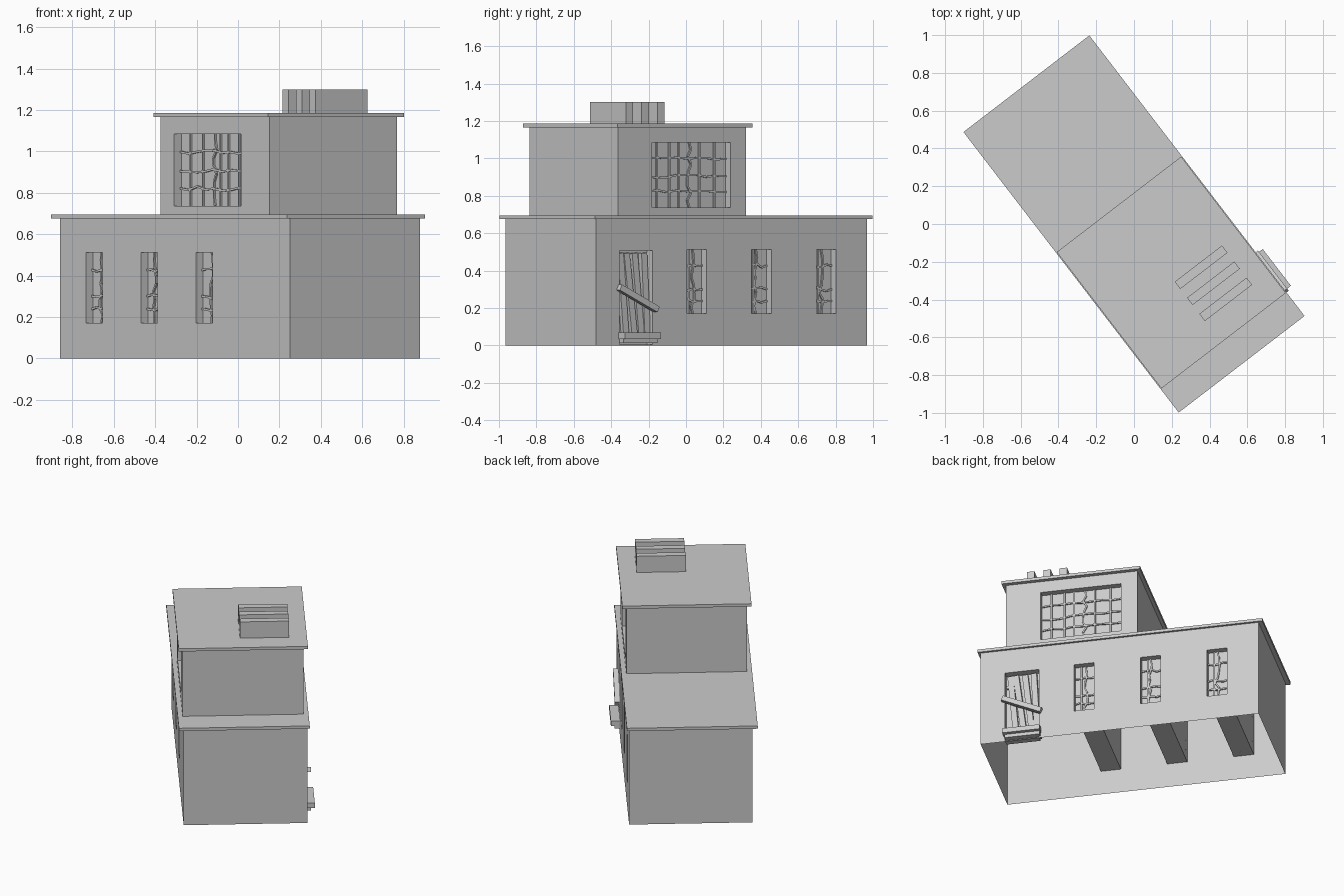
import bpy, bmesh, math, random
from mathutils import Matrix, Vector

random.seed(4)
TURN = math.radians(37.5)      # the whole building stands turned on its plot
RECESS = 0.05

if bpy.data.objects.get("Cube"):
    bpy.data.objects.remove(bpy.data.objects["Cube"])

grey = bpy.data.materials.new("plain grey")
grey.use_nodes = True
colour = (0.6, 0.6, 0.6, 1)
grey.diffuse_color = colour
grey.node_tree.nodes["Principled BSDF"].inputs["Base Color"].default_value = colour


def finish(name, bm):
    bmesh.ops.recalc_face_normals(bm, faces=bm.faces)
    mesh = bpy.data.meshes.new(name)
    bm.to_mesh(mesh)
    bm.free()
    mesh.materials.append(grey)
    ob = bpy.data.objects.new(name, mesh)
    ob.rotation_euler.z = TURN
    bpy.context.collection.objects.link(ob)
    return ob


def add_box(bm, x, y, z, tilt=0):
    """Box from three (low, high) ranges, tilted about the x axis."""
    spans = (x, y, z)
    mid = Vector([(a + b) / 2 for a, b in spans])
    size = Matrix.Diagonal([b - a for a, b in spans] + [1])
    place = Matrix.Translation(mid) @ Matrix.Rotation(tilt, 4, "X") @ size
    bmesh.ops.create_cube(bm, size=1, matrix=place)


def box(name, x, y, z, tilt=0):
    bm = bmesh.new()
    add_box(bm, x, y, z, tilt)
    return finish(name, bm)


def carve(wall, openings, floor):
    """Cut the openings out of a block and leave it open underneath."""
    bm = bmesh.new()
    for opening in openings:
        add_box(bm, *opening)
    cutter = finish("opening_cutter", bm)
    cutter.hide_render = True
    mod = wall.modifiers.new("openings", "BOOLEAN")
    mod.object = cutter
    mod.operation = "DIFFERENCE"
    mod.solver = "EXACT"
    bpy.context.view_layer.update()
    cut = wall.evaluated_get(bpy.context.evaluated_depsgraph_get())
    bm = bmesh.new()
    bm.from_mesh(cut.to_mesh())
    base = [f for f in bm.faces if all(abs(v.co.z - floor) < 0.001 for v in f.verts)]
    bmesh.ops.delete(bm, geom=base, context="FACES")
    wall.modifiers.remove(mod)
    bm.to_mesh(wall.data)
    bm.free()
    bpy.data.objects.remove(cutter)


def bar(bm, x, start, end, width):
    """Flat bar on a pane between two (y, z) points."""
    a, b = Vector(start), Vector(end)
    d, m = b - a, (a + b) / 2
    half = d.length / 2
    add_box(bm, (x - 0.006, x + 0.006), (m.x - half, m.x + half),
            (m.y - width / 2, m.y + width / 2), math.atan2(d.y, d.x))


def cracked_bar(bm, x, start, end, steps, wobble):
    """Run of short bars that wander off the straight line."""
    a, b = Vector(start), Vector(end)
    across = (b - a).orthogonal().normalized()
    points = []
    for i in range(steps + 1):
        shift = random.uniform(-wobble, wobble) if 0 < i < steps else 0
        points.append(a.lerp(b, i / steps) + across * shift)
    for p, q in zip(points, points[1:]):
        bar(bm, x, p, q, 0.010)


def glazing(name, x, y, z, columns, rows):
    """Broken window: pane with straight uprights and ragged cross bars."""
    bm = bmesh.new()
    add_box(bm, (x - 0.006, x + 0.006), y, z)
    face = x + math.copysign(0.009, x)
    for t in columns:
        at = y[0] + t * (y[1] - y[0])
        bar(bm, face, (at, z[0]), (at, z[1]), 0.010)
    for t in rows:
        at = z[0] + t * (z[1] - z[0])
        cracked_bar(bm, face, (y[0], at), (y[1], at), 3 + len(columns), 0.010)
    # one ragged break running up the pane
    mid = (y[0] + y[1]) / 2 + random.uniform(-0.02, 0.02)
    cracked_bar(bm, face, (mid, z[0]), (mid, z[1]), 9, 0.014)
    finish(name, bm)


# Ground storey with openings that run right through, and a door recess
LEFT, RIGHT = -0.389, 0.405
window_z = (0.17, 0.512)
windows = [(c - 0.066, c + 0.066) for c in (-0.238, 0.198, 0.635)]
door_y, door_z = (-0.759, -0.535), (0.006, 0.507)
lower = box("lower_walls", (LEFT, RIGHT), (-0.918, 0.908), (0, 0.677))
carve(lower, [((-0.6, 0.6), y, window_z) for y in windows]
      + [((RIGHT - RECESS, 0.6), door_y, door_z)], 0)
box("lower_roof", (-0.42, 0.42), (-0.936, 0.936), (0.675, 0.695))

# Upper storey with one wide opening
U = 0.388
upper = box("upper_walls", (-U, U), (-0.756, 0.108), (0.694, 1.167))
wide_y, wide_z = (-0.528, 0.002), (0.737, 1.085)
carve(upper, [((-0.6, 0.6), wide_y, wide_z)], 0.694)
box("upper_roof", (-0.415, 0.415), (-0.779, 0.131), (1.165, 1.185))

# Broken glazing on both long sides
for side, x in (("left", LEFT + RECESS), ("right", RIGHT - RECESS)):
    for n, y in enumerate(windows):
        glazing(f"{side}_window_{n + 1}", x, y, window_z, (0.3,), (0.2, 0.38, 0.75))
for side, x in (("left", -U + RECESS), ("right", U - RECESS)):
    glazing(f"{side}_upper_window", x, wide_y, wide_z,
            (0.12, 0.28, 0.4, 0.66, 0.85), (0.24, 0.48, 0.75))

# Roof vents in a row
for n in range(3):
    y = -0.398 - n * 0.107
    box(f"roof_vent_{n + 1}", (-0.015, 0.3), (y - 0.024, y + 0.024), (1.184, 1.3))

# Boarded-up door: leaning planks, a nailed brace and a fallen stack at the foot
back = RIGHT - RECESS
for n, (y, tilt) in enumerate([(-0.71, 5), (-0.665, 7), (-0.61, 6), (-0.563, 3)]):
    box(f"door_plank_{n + 1}", (back, back + 0.022 + 0.006 * (n % 2)),
        (y - 0.019, y + 0.019), (0.05, 0.495), math.radians(tilt))
box("door_cross_plank", (back, back + 0.015), (-0.755, -0.69), (0.41, 0.43))
box("door_brace", (RIGHT - 0.005, RIGHT + 0.03), (-0.785, -0.505),
    (0.235, 0.268), math.radians(-25))
box("door_step_lower", (RIGHT - 0.04, RIGHT + 0.03), (-0.755, -0.525), (0.012, 0.035))
box("door_step_upper", (RIGHT - 0.005, RIGHT + 0.055), (-0.765, -0.52), (0.035, 0.068))
